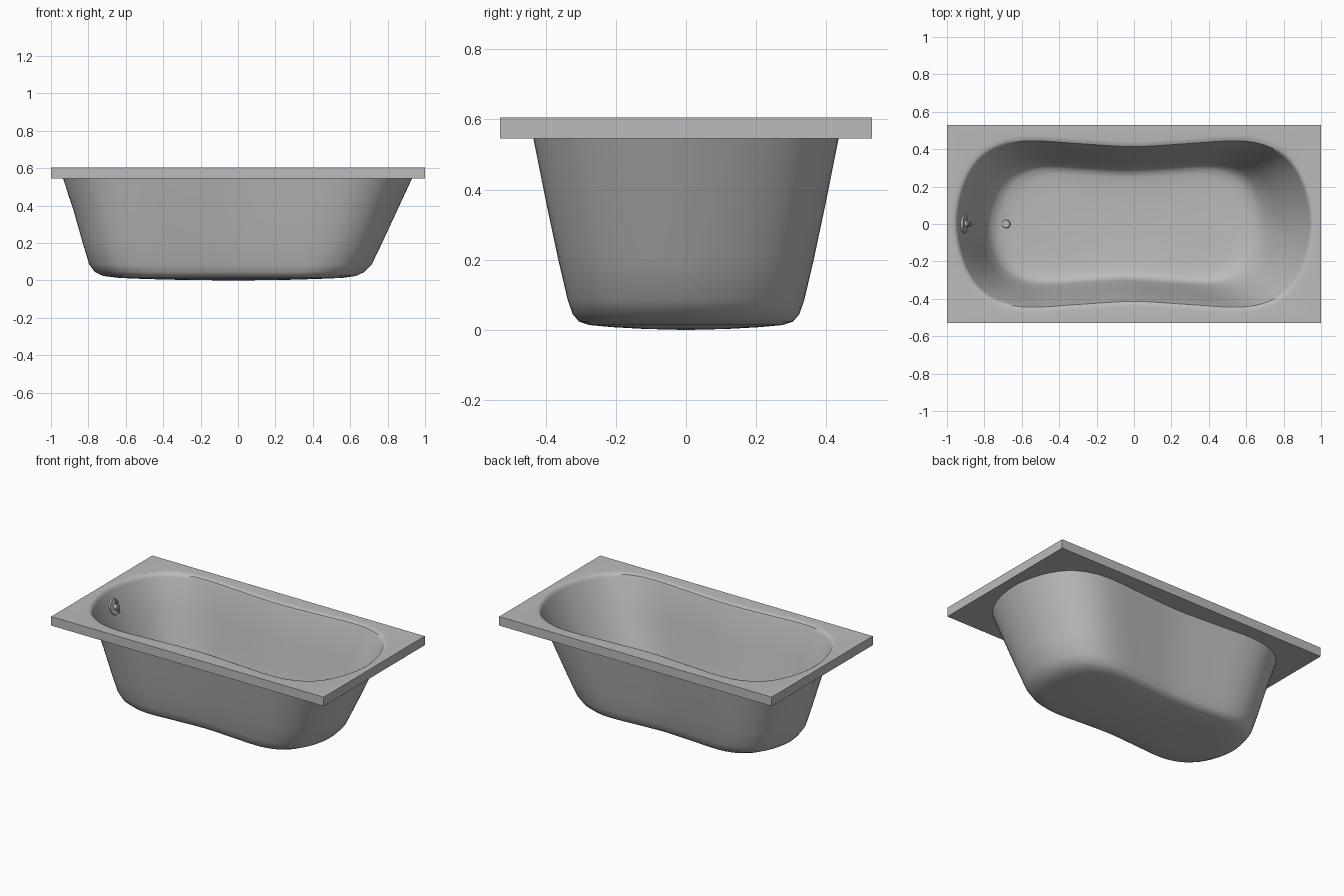
import bpy, bmesh, math
from mathutils import Vector, Matrix

cube = bpy.data.objects.get("Cube")
if cube:
    bpy.data.objects.remove(cube, do_unlink=True)


def material(name, value, rough):
    m = bpy.data.materials.new(name)
    m.use_nodes = True
    col = (value, value, value, 1)
    m.diffuse_color = col
    bsdf = m.node_tree.nodes["Principled BSDF"]
    bsdf.inputs["Base Color"].default_value = col
    bsdf.inputs["Roughness"].default_value = rough
    return m


enamel = material("grey enamel", 0.5, 0.5)

# Waisted basin outline: one quarter, mirrored to a closed smooth loop
quarter = [(1, 0), (.965, .43), (.88, .76), (.75, .94), (.58, 1), (.3, .965), (0, .93)]
half = quarter + [(-u, v) for u, v in quarter[-2::-1]]
control = [Vector(p) for p in half + [(u, -v) for u, v in half[-2:0:-1]]]


def smooth_loop(pts, steps):
    out = []
    for i in range(len(pts)):
        a, b, c, d = (pts[(i + k) % len(pts)] for k in (-1, 0, 1, 2))
        for s in range(steps):
            t = s / steps
            out.append(b + (c - a) * t / 2 + (2 * a - 5 * b + 4 * c - d) * t * t / 2
                       + (3 * b - a - 3 * c + d) * t ** 3 / 2)
    return out


outline = smooth_loop(control, 4)


def basin_ring(z, left, right, width):
    mid, reach = (left + right) / 2, (right - left) / 2
    return [(mid + p.x * reach, p.y * width, z) for p in outline]


def slab_ring(z, hx=1.0, hy=0.53):
    ring = []
    for p in outline:
        x, y = p.x * .94, p.y * .44
        k = min(hx / max(abs(x), 1e-6), hy / max(abs(y), 1e-6))
        ring.append(Vector((x * k, y * k, z)))
    for sx in (-hx, hx):
        for sy in (-hy, hy):
            corner = Vector((sx, sy, z))
            i = min(range(len(ring)), key=lambda j: (ring[j] - corner).length)
            ring[i] = corner
    return ring


# Side profile: height, left end, right end, half width
shell = [(.003, -.3, .25, .12), (.008, -.5, .42, .21), (.014, -.64, .56, .275),
         (.024, -.72, .63, .305), (.045, -.765, .675, .323), (.085, -.795, .715, .337),
         (.2, -.83, .77, .364), (.37, -.878, .849, .4), (.545, -.935, .93, .435)]
lip = [(.605, -.975, .97, .475), (.603, -.96, .955, .457), (.597, -.95, .945, .445),
       (.58, -.942, .938, .438)]
inside = [(z + .012, a + .008, b - .008, w - .008) for z, a, b, w in shell[-2::-1]]

# Bathtub: outer shell, rim slab, rolled lip and inner basin in one skin
rings = [basin_ring(*r) for r in shell]
rings += [slab_ring(.545), slab_ring(.605)]
rings += [basin_ring(*r) for r in lip + inside]
bm = bmesh.new()
loops = [[bm.verts.new(co) for co in ring] for ring in rings]
n = len(outline)
for low, high in zip(loops, loops[1:]):
    for i in range(n):
        j = (i + 1) % n
        bm.faces.new((low[i], low[j], high[j], high[i]))
for loop, z in ((loops[0], 0), (loops[-1], .012)):
    centre = bm.verts.new((-.025, 0, z))
    for i in range(n):
        bm.faces.new((loop[i], loop[(i + 1) % n], centre))
bmesh.ops.recalc_face_normals(bm, faces=bm.faces)


def finish(bm, name, mat):
    mesh = bpy.data.meshes.new(name)
    bm.to_mesh(mesh)
    bm.free()
    ob = bpy.data.objects.new(name, mesh)
    bpy.context.collection.objects.link(ob)
    mesh.materials.append(mat)
    bpy.ops.object.select_all(action='DESELECT')
    ob.select_set(True)
    bpy.context.view_layer.objects.active = ob
    bpy.ops.object.shade_smooth_by_angle(angle=math.radians(40))
    return ob


finish(bm, "bathtub", enamel)


def disc(name, radius, top, depth, matrix):
    bm = bmesh.new()
    bmesh.ops.create_cone(bm, cap_ends=True, segments=24, radius1=radius,
                          radius2=top, depth=depth, matrix=matrix)
    return finish(bm, name, enamel)


# Overflow plate with its turning handle, tilted to the end wall
wall = Matrix.Translation((-.909, 0, .49)) @ Matrix.Rotation(math.radians(73), 4, 'Y')
disc("overflow_plate", .056, .048, .016, wall)
disc("overflow_hub", .018, .015, .03, wall @ Matrix.Translation((0, 0, .018)))
bm = bmesh.new()
bmesh.ops.create_cube(bm, size=1, matrix=wall @ Matrix.Translation((0, 0, .028))
                      @ Matrix.Diagonal((.08, .014, .014, 1)))
bmesh.ops.bevel(bm, geom=bm.edges[:], offset=.004, segments=2, affect='EDGES')
finish(bm, "overflow_handle", enamel)

# Floor drain cover
disc("drain_cover", .024, .02, .006, Matrix.Translation((-.685, 0, .034)))
